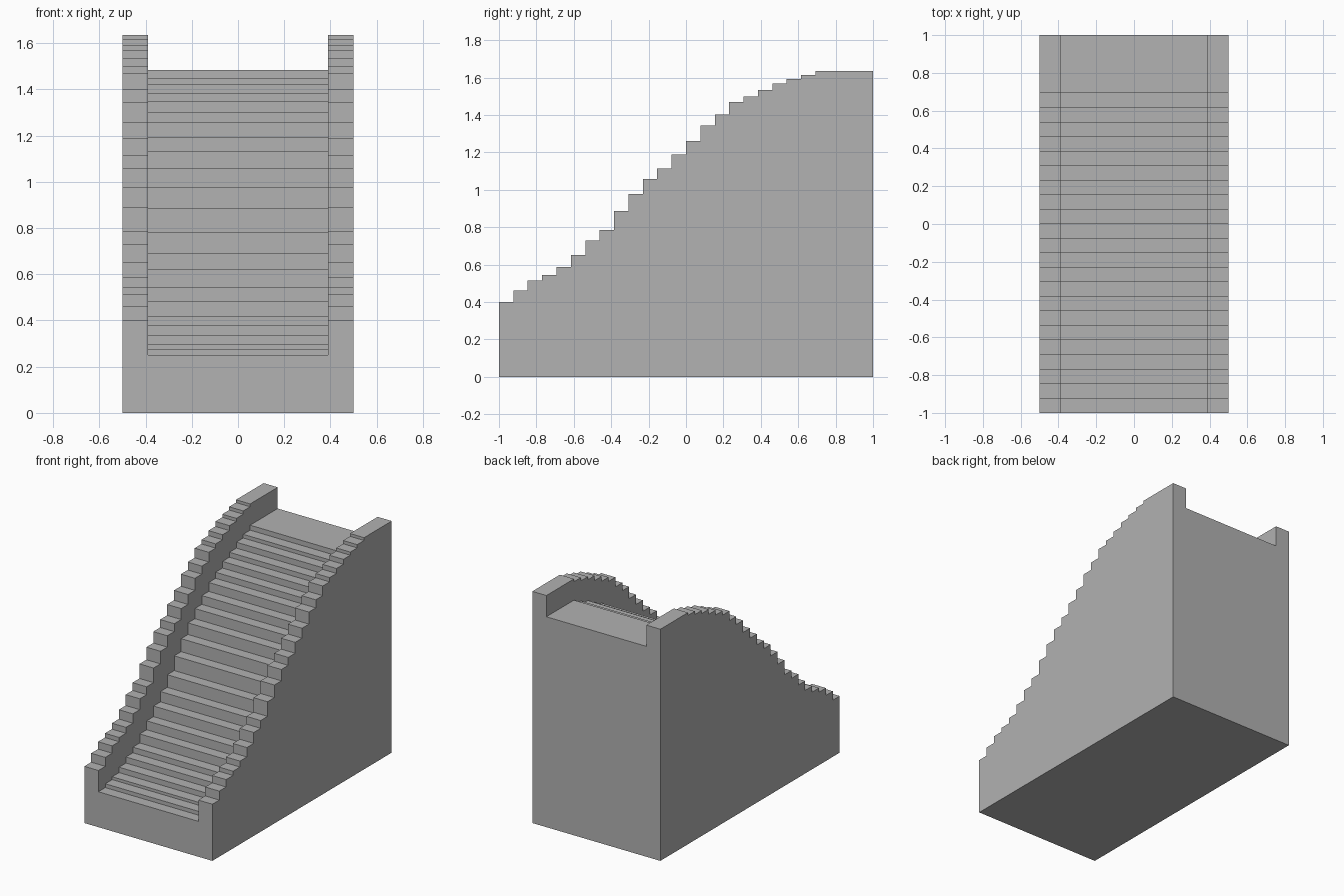
import bpy
import bmesh

cube = bpy.data.objects.get("Cube")
if cube:
    bpy.data.objects.remove(cube, do_unlink=True)

DEPTH = 2 / 26        # tread depth
HALF_WIDTH = 0.5
HALF_STAIR = 0.39     # stair width between the parapets

# Height of each step, front to back; the last one is the landing
parapet_heights = [0.40, 0.463, 0.515, 0.545, 0.587, 0.653, 0.73, 0.785,
                   0.888, 0.977, 1.057, 1.113, 1.19, 1.26, 1.345, 1.402,
                   1.47, 1.50, 1.535, 1.57, 1.592, 1.615, 1.635]
stair_heights = [0.25, 0.277, 0.297, 0.335, 0.378, 0.418, 0.482, 0.545,
                 0.62, 0.693, 0.782, 0.886, 0.978, 1.06, 1.132, 1.194,
                 1.257, 1.30, 1.347, 1.382, 1.424, 1.45, 1.485]

stone = bpy.data.materials.new("grey_stone")
stone.use_nodes = True
stone.diffuse_color = (0.445, 0.445, 0.445, 1)
stone.node_tree.nodes["Principled BSDF"].inputs["Base Color"].default_value = stone.diffuse_color


def stepped_prism(name, heights, half_width, y_end, z_close):
    """Extrude a stepped side profile across x, closed at height z_close."""
    ys = [-y_end] + [-1 + DEPTH * i for i in range(1, len(heights))] + [y_end]
    profile = [(-y_end, z_close)]
    for i, z in enumerate(heights):
        profile += [(ys[i], z), (ys[i + 1], z)]
    profile.append((y_end, z_close))

    bm = bmesh.new()
    side = bm.faces.new([bm.verts.new((-half_width, y, z)) for y, z in profile])
    ext = bmesh.ops.extrude_face_region(bm, geom=[side])
    moved = [v for v in ext["geom"] if isinstance(v, bmesh.types.BMVert)]
    bmesh.ops.translate(bm, verts=moved, vec=(2 * half_width, 0, 0))
    bmesh.ops.recalc_face_normals(bm, faces=bm.faces)
    mesh = bpy.data.meshes.new(name)
    bm.to_mesh(mesh)
    bm.free()
    mesh.materials.append(stone)
    obj = bpy.data.objects.new(name, mesh)
    bpy.context.scene.collection.objects.link(obj)
    return obj


# Solid block with the stepped parapet outline
staircase = stepped_prism("staircase", parapet_heights, HALF_WIDTH, 1.0, 0.0)

# Carve the recessed flight of stairs between the parapets
cutter = stepped_prism("stair_cutter", stair_heights, HALF_STAIR, 1.1, 2.0)
cutter.hide_render = True
carve = staircase.modifiers.new("carve_stairs", 'BOOLEAN')
carve.operation = 'DIFFERENCE'
carve.solver = 'EXACT'
carve.object = cutter
bpy.context.view_layer.objects.active = staircase
bpy.ops.object.modifier_apply(modifier=carve.name)
bpy.data.objects.remove(cutter, do_unlink=True)
